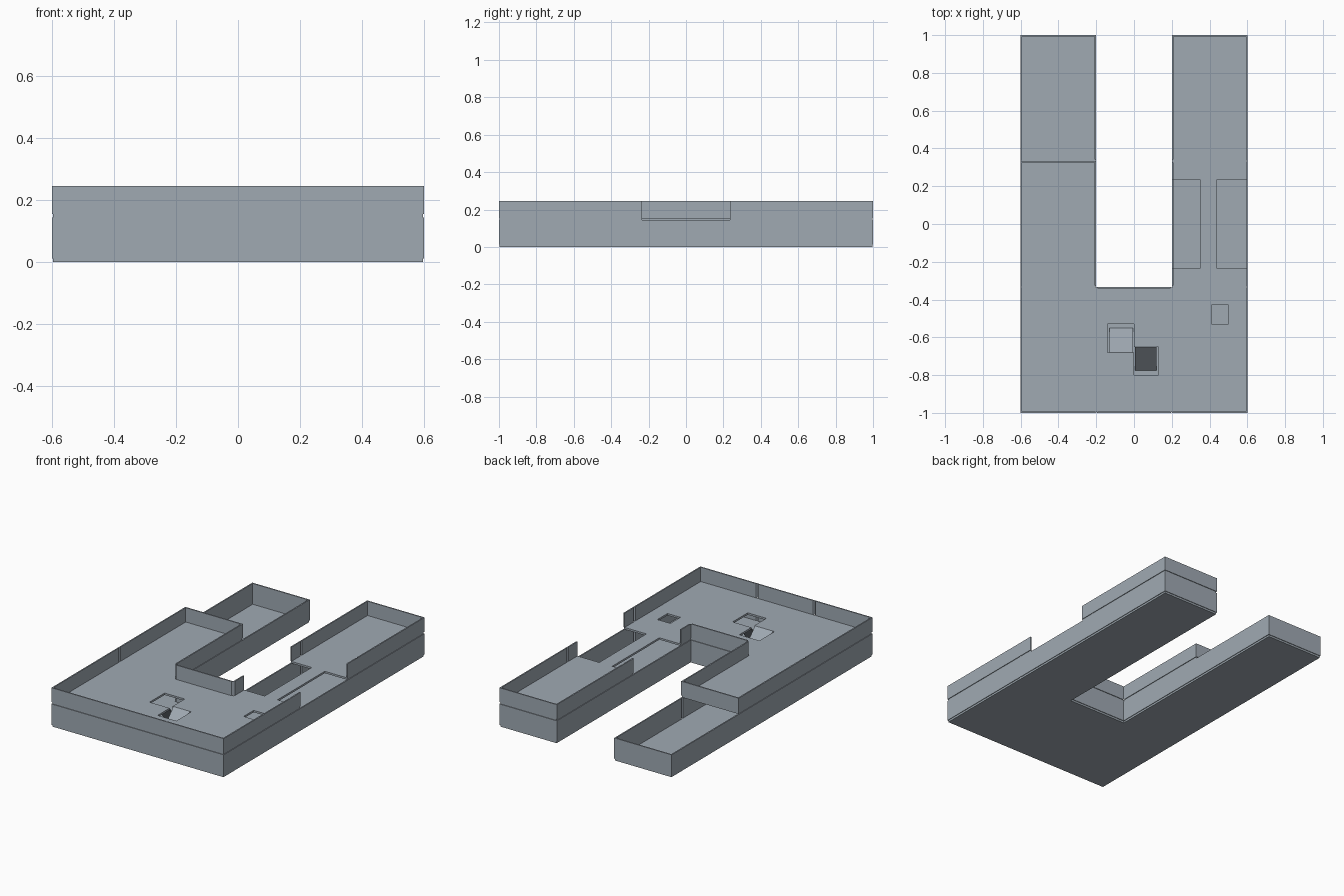
import bpy, bmesh
from mathutils import Vector

cube = bpy.data.objects.get("Cube")
if cube:
    bpy.data.objects.remove(cube, do_unlink=True)

GREY = (0.35, 0.40, 0.45, 1)
mat = bpy.data.materials.new("blue_grey")
mat.use_nodes = True
mat.diffuse_color = GREY
bsdf = next(n for n in mat.node_tree.nodes if n.type == 'BSDF_PRINCIPLED')
bsdf.inputs["Base Color"].default_value = GREY
bsdf.inputs["Roughness"].default_value = 0.8

T = 0.008        # wall thickness
INSET = 0.004    # floor slabs sit slightly inside the wall faces
GROUND, FIRST, TOP, SLAB = 0.0, 0.143, 0.245, 0.012
X, IN, Y, M = 0.6, 0.2, 1.0, 0.333   # half width, courtyard half width, half depth, module line


def finish(name, bm):
    bmesh.ops.recalc_face_normals(bm, faces=bm.faces)
    mesh = bpy.data.meshes.new(name)
    bm.to_mesh(mesh)
    bm.free()
    mesh.materials.append(mat)
    obj = bpy.data.objects.new(name, mesh)
    bpy.context.collection.objects.link(obj)
    return obj


def prism(bm, outline, lift):
    """Closed solid from a planar outline moved along a vector."""
    face = bm.faces.new([bm.verts.new(p) for p in outline])
    new = bmesh.ops.extrude_face_region(bm, geom=[face])["geom"]
    bmesh.ops.translate(bm, vec=lift, verts=[v for v in new if isinstance(v, bmesh.types.BMVert)])


def slab(name, areas, holes, z):
    """Floor plate covering the areas (x0, x1, y0, y1) except the holes."""
    rects = areas + holes
    xs = sorted({v for r in rects for v in r[:2]})
    ys = sorted({v for r in rects for v in r[2:]})
    inside = lambda x, y, rs: any(a < x < b and c < y < d for a, b, c, d in rs)
    bm = bmesh.new()
    for x0, x1 in zip(xs, xs[1:]):
        for y0, y1 in zip(ys, ys[1:]):
            cx, cy = (x0 + x1) / 2, (y0 + y1) / 2
            if inside(cx, cy, areas) and not inside(cx, cy, holes):
                bm.faces.new([bm.verts.new(p) for p in
                              ((x0, y0, z), (x1, y0, z), (x1, y1, z), (x0, y1, z))])
    bmesh.ops.remove_doubles(bm, verts=bm.verts, dist=0.0001)
    bmesh.ops.dissolve_limit(bm, angle_limit=0.01, verts=bm.verts, edges=bm.edges)
    new = bmesh.ops.extrude_face_region(bm, geom=bm.faces[:], use_keep_orig=True)["geom"]
    bmesh.ops.translate(bm, vec=(0, 0, SLAB), verts=[v for v in new if isinstance(v, bmesh.types.BMVert)])
    return finish(name, bm)


def walls(name, runs, z0, z1):
    """Wall panels with mitred ends; the room lies left of each run."""
    bm = bmesh.new()
    for p, q, m0, m1 in runs:
        p, q = Vector((*p, z0)), Vector((*q, z0))
        d = (q - p).normalized()
        n = Vector((-d.y, d.x, 0)) * T
        prism(bm, [p, q, q + n - d * T * m1, p + n + d * T * m0], (0, 0, z1 - z0))
    return finish(name, bm)


def loop(points):
    return [(p, q, 1, 1) for p, q in zip(points, points[1:])]


# Plan corners, counterclockwise, split at the module lines
east = [(-X, -Y), (-IN, -Y), (IN, -Y), (X, -Y), (X, -M), (X, M), (X, Y),
        (IN, Y), (IN, M), (IN, -M), (-IN, -M), (-IN, M)]
west_end = [(-IN, Y), (-X, Y)]
west = [(-X, M), (-X, -M), (-X, -Y)]

# Floor plates
xo, xi, yo = X - INSET, IN + INSET, Y - INSET
front = (-xo, xo, -yo, -M - INSET)
right_wing = (-xo, -xi, -yo, yo)
left_wing = (xi, xo, -yo, yo)
slab("ground_floor", [front, right_wing, left_wing], [], GROUND)

OPEN = 0.235     # half length of the open bay
stair_holes = [(-0.14, 0.0, -0.68, -0.53), (0.0, 0.13, -0.80, -0.65)]
shaft = [(0.41, 0.50, -0.53, -0.43)]
bays = [(0.19, 0.35, -OPEN, OPEN), (0.44, 0.61, -OPEN, OPEN)]
slab("upper_floor", [front, (-xo, -xi, -yo, M - INSET), left_wing],
     stair_holes + shaft + bays, FIRST)

# Ground storey walls all round
walls("ground_walls", loop(east + west_end + west), SLAB, FIRST)

# Upper storey walls, interrupted at the open bay
upper = []
for p, q, a, b in loop(east + west):
    if p[0] == q[0] and p[0] > 0 and abs(p[1]) == M and abs(q[1]) == M:
        s = 1 if q[1] > p[1] else -1
        upper += [(p, (p[0], -s * OPEN), 1, 0), ((q[0], s * OPEN), q, 0, 1)]
    else:
        upper.append((p, q, a, b))
walls("upper_walls", upper, FIRST + SLAB, TOP)

# Two stair ramps running in opposite directions
for name, x0, x1, y_top, y_low in (("stair_ramp_right", -0.13, -0.005, -0.68, -0.55),
                                   ("stair_ramp_left", 0.005, 0.12, -0.65, -0.775)):
    bm = bmesh.new()
    hi, lo = FIRST + SLAB, SLAB
    prism(bm, [(x0, y_top, hi), (x0, y_low, lo + T), (x0, y_low, lo), (x0, y_top, hi - T)],
          (x1 - x0, 0, 0))
    finish(name, bm)
